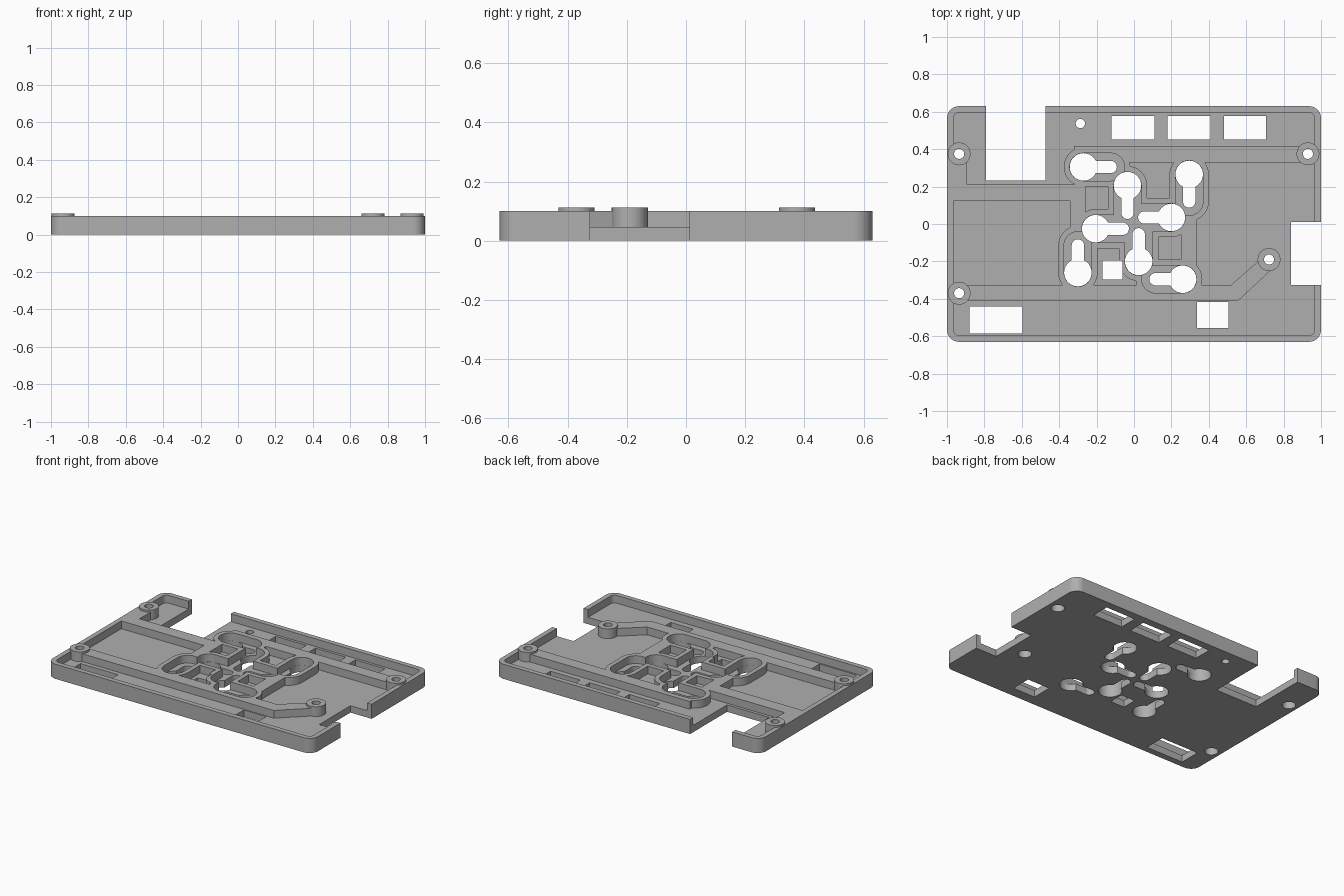
import bpy, bmesh, math
from mathutils import Vector

old = bpy.data.objects.get("Cube")
if old:
    bpy.data.objects.remove(old, do_unlink=True)

FLOOR, TOP, BOSS_TOP = 0.047, 0.1, 0.113
LOW, HIGH = -0.1, 0.3          # range of cutters that go right through

grey = bpy.data.materials.new("matte grey")
grey.use_nodes = True
colour = (0.43, 0.43, 0.43, 1)
grey.diffuse_color = colour
grey.node_tree.nodes["Principled BSDF"].inputs["Base Color"].default_value = colour


def prism(name, outline, z0, z1):
    """Extrude a flat outline from z0 to z1."""
    bm = bmesh.new()
    face = bm.faces.new([bm.verts.new((x, y, z0)) for x, y in outline])
    new = bmesh.ops.extrude_face_region(bm, geom=[face])["geom"]
    bmesh.ops.translate(bm, vec=(0, 0, z1 - z0),
                        verts=[g for g in new if isinstance(g, bmesh.types.BMVert)])
    bmesh.ops.recalc_face_normals(bm, faces=bm.faces)
    mesh = bpy.data.meshes.new(name)
    bm.to_mesh(mesh)
    bm.free()
    mesh.materials.append(grey)
    obj = bpy.data.objects.new(name, mesh)
    bpy.context.scene.collection.objects.link(obj)
    return obj


def arc(cx, cy, r, start, sweep, steps):
    return [(cx + r * math.cos(start + sweep * i / steps),
             cy + r * math.sin(start + sweep * i / steps)) for i in range(steps + 1)]


def rect(x0, x1, y0, y1):
    return [(x0, y0), (x1, y0), (x1, y1), (x0, y1)]


def circle(x, y, r):
    return arc(x, y, r, 0, math.tau, 40)[:-1]


def rounded(hx, hy, r):
    points = []
    for i, (sx, sy) in enumerate([(1, 1), (-1, 1), (-1, -1), (1, -1)]):
        points += arc(sx * (hx - r), sy * (hy - r), r, i * math.pi / 2, math.pi / 2, 10)
    return points


def capsule(a, b, r):
    angle = math.atan2(b[1] - a[1], b[0] - a[0])
    return (arc(*a, r, angle + math.pi / 2, math.pi, 20)
            + arc(*b, r, angle - math.pi / 2, math.pi, 20))


def combine(target, tool, operation):
    mod = target.modifiers.new("boolean", "BOOLEAN")
    mod.operation, mod.solver, mod.object = operation, "EXACT", tool
    bpy.context.view_layer.update()
    graph = bpy.context.evaluated_depsgraph_get()
    mesh = bpy.data.meshes.new_from_object(target.evaluated_get(graph))
    target.modifiers.clear()
    target.data = mesh
    bpy.data.objects.remove(tool, do_unlink=True)


def add(target, outline, z0, z1):
    combine(target, prism("added_piece", outline, z0, z1), "UNION")


def cut(target, outline, z0=LOW, z1=HIGH):
    combine(target, prism("cutter", outline, z0, z1), "DIFFERENCE")


# Keyholes: round entry and the far end of the slot
SLOT = 0.145
keyholes = []
for x, y, dx, dy in [(-0.27, 0.305, 1, 0), (-0.035, 0.205, 0, -1),
                     (0.295, 0.265, 0, -1), (0.2, 0.035, -1, 0),
                     (-0.205, -0.025, 1, 0), (0.025, -0.2, 0, 1),
                     (-0.3, -0.26, 0, 1), (0.26, -0.295, -1, 0)]:
    keyholes.append(((x, y), (x + SLOT * dx, y + SLOT * dy)))

bosses = [(-0.935, 0.375), (0.93, 0.375), (-0.935, -0.37), (0.722, -0.19)]

# Raised ribs: straight rails, diagonal arm and rings around the keyholes
ribs = prism("ribs", rect(-0.32, 0.98, 0.33, 0.416), 0.02, TOP)
for outline in [
    rect(-0.98, -0.26, 0.122, 0.212),
    rect(-0.98, -0.892, 0.13, 0.375),
    rect(-0.342, -0.26, -0.025, 0.21),
    rect(0.25, 0.337, -0.36, 0.03),
    [(-0.98, -0.41), (0.557, -0.41), (0.745, -0.235), (0.68, -0.185),
     (0.52, -0.325), (-0.98, -0.325)],
]:
    add(ribs, outline, 0.02, TOP)
for a, b in keyholes:
    add(ribs, capsule(a, b, 0.105), 0.02, TOP)
for a, b in keyholes:
    cut(ribs, capsule(a, b, 0.074))

# Tray with rim
tray = prism("tray", rounded(1, 0.63, 0.065), 0, TOP)
cut(tray, rounded(0.966, 0.596, 0.032), FLOOR, HIGH)
combine(tray, ribs, "UNION")

# Screw bosses with counterbored holes
for x, y in bosses:
    add(tray, circle(x, y, 0.061), 0.02, BOSS_TOP)
for x, y in bosses:
    cut(tray, circle(x, y, 0.027))
    cut(tray, circle(x, y, 0.042), LOW, 0.05)

# Keyhole openings through the floor
for a, b in keyholes:
    cut(tray, circle(*a, 0.0735))
    cut(tray, capsule(a, b, 0.033))

# Edge notches, windows and the small round hole
for outline in [
    rect(-0.79, -0.472, 0.232, 0.8), rect(0.84, 1.2, -0.325, 0.012),
    rect(-0.12, 0.11, 0.453, 0.578), rect(0.18, 0.41, 0.453, 0.578),
    rect(0.48, 0.705, 0.453, 0.578), rect(-0.88, -0.597, -0.586, -0.44),
    rect(0.336, 0.505, -0.557, -0.417), rect(-0.168, -0.062, -0.297, -0.195),
    circle(-0.287, 0.537, 0.025),
]:
    cut(tray, outline)

# Smooth the round walls, keep the edges sharp
bpy.ops.object.select_all(action="DESELECT")
bpy.context.view_layer.objects.active = tray
tray.select_set(True)
bpy.ops.object.shade_smooth_by_angle(angle=math.radians(30))
